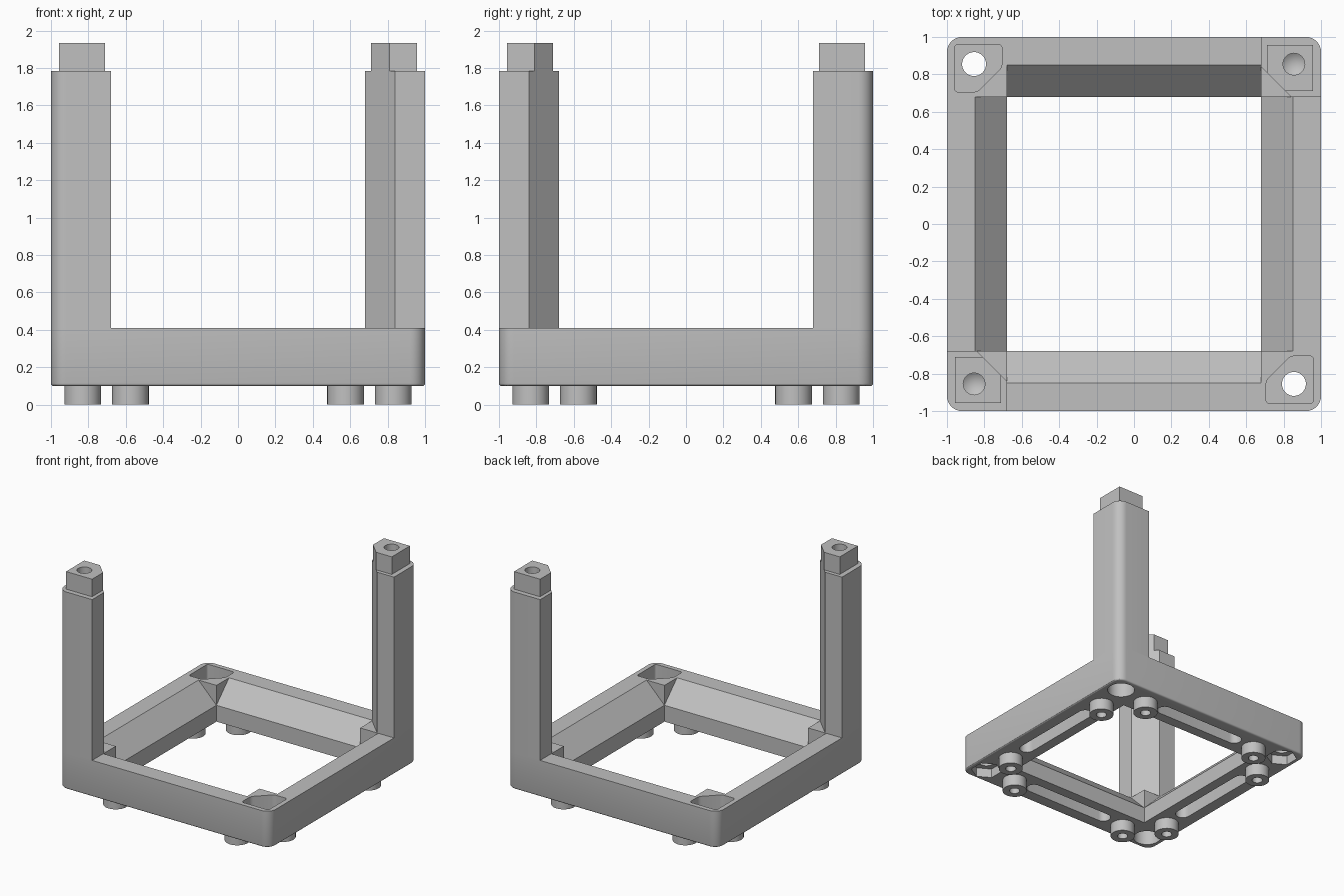
import bpy, bmesh
from math import pi, cos, sin
from mathutils import Matrix, Vector

if "Cube" in bpy.data.objects:
    bpy.data.objects.remove(bpy.data.objects["Cube"], do_unlink=True)

grey = bpy.data.materials.new("plain grey")
grey.use_nodes = True
grey.diffuse_color = (0.53, 0.53, 0.53, 1)
grey.node_tree.nodes["Principled BSDF"].inputs["Base Color"].default_value = grey.diffuse_color

BOTTOM, TOP = 0.1, 0.41           # frame heights
SHOULDER, TIP = 1.785, 1.935      # post and pin tops
IN, CORNER = 0.68, 0.855          # opening half width, corner hole centre


def finish(bm, name, turn=0):
    """Turn a bmesh about z by quarter turns and make it an object."""
    bmesh.ops.recalc_face_normals(bm, faces=bm.faces)
    bm.transform(Matrix.Rotation(turn * pi / 2, 4, 'Z'))
    mesh = bpy.data.meshes.new(name)
    bm.to_mesh(mesh)
    bm.free()
    mesh.materials.append(grey)
    ob = bpy.data.objects.new(name, mesh)
    bpy.context.collection.objects.link(ob)
    return ob


def prism(outline, z0, z1):
    bm = bmesh.new()
    base = bm.faces.new([bm.verts.new((x, y, z0)) for x, y in outline])
    top = bmesh.ops.extrude_face_region(bm, geom=[base])["geom"]
    bmesh.ops.translate(bm, vec=(0, 0, z1 - z0),
                        verts=[v for v in top if isinstance(v, bmesh.types.BMVert)])
    bmesh.ops.recalc_face_normals(bm, faces=bm.faces)
    return bm


def round_uprights(bm, radius, rule, segments=8):
    """Round the vertical edges whose position passes the rule."""
    edges = [e for e in bm.edges
             if abs(e.verts[0].co.z - e.verts[1].co.z) > 0.01 and rule(e.verts[0].co)]
    bmesh.ops.bevel(bm, geom=edges, offset=radius, segments=segments,
                    profile=0.5, affect='EDGES')


def lathe(profile, x, y, sides=40):
    """Revolve (radius, height) points about a vertical axis at x, y."""
    bm = bmesh.new()
    vs = [bm.verts.new((r, 0, z)) for r, z in profile]
    es = [bm.edges.new(pair) for pair in zip(vs, vs[1:])]
    bmesh.ops.spin(bm, geom=vs + es, cent=(0, 0, 0), axis=(0, 0, 1),
                   angle=2 * pi, steps=sides)
    bmesh.ops.remove_doubles(bm, verts=bm.verts, dist=1e-4)
    bmesh.ops.translate(bm, verts=bm.verts, vec=(x, y, 0))
    return bm


def rod(radius, z0, z1, sides=40):
    return lathe([(0, z0), (radius, z0), (radius, z1), (0, z1)], CORNER, CORNER, sides)


def cut(target, cutter):
    mod = target.modifiers.new("cut", 'BOOLEAN')
    mod.operation, mod.solver, mod.object = 'DIFFERENCE', 'EXACT', cutter
    bpy.context.view_layer.objects.active = target
    bpy.ops.object.modifier_apply(modifier=mod.name)
    bpy.data.objects.remove(cutter, do_unlink=True)


def smooth(ob):
    bpy.ops.object.select_all(action='DESELECT')
    ob.select_set(True)
    bpy.context.view_layer.objects.active = ob
    bpy.ops.object.shade_smooth_by_angle(angle=pi / 6)


def clipped_square(lo, hi, clip):
    """Corner square with its inner corner cut off diagonally."""
    return [(hi, lo), (hi, hi), (lo, hi), (lo, clip), (clip, lo)]


def square(s):
    return [(-s, -s), (s, -s), (s, s), (-s, s)]


# Square frame: rounded corners and a softened bottom rim
bm = prism(square(1), BOTTOM, TOP)
round_uprights(bm, 0.08, lambda co: True)
rim = [e for e in bm.edges if all(v.co.z < BOTTOM + 0.001 for v in e.verts)]
bmesh.ops.bevel(bm, geom=rim, offset=0.014, segments=3, profile=0.5, affect='EDGES')
frame = finish(bm, "base_frame")
cut(frame, finish(prism(square(IN), 0, 1), "opening_cutter"))

for k in range(4):
    # Sloping inner edge of each bar, stopping at the corner blocks
    bm = bmesh.new()
    tri = bm.faces.new([bm.verts.new((-IN, y, z)) for y, z in
                        ((0.86, 0.42), (0.6, 0.42), (0.6, 0.16))])
    ext = bmesh.ops.extrude_face_region(bm, geom=[tri])["geom"]
    bmesh.ops.translate(bm, vec=(2 * IN, 0, 0),
                        verts=[v for v in ext if isinstance(v, bmesh.types.BMVert)])
    cut(frame, finish(bm, "slope_cutter", k))

    # Long round-ended slot under each bar
    r, reach = 0.06, 0.37
    ends = [(side * reach + r * cos(a), 0.83 + r * sin(a))
            for side, start in ((1, -pi / 2), (-1, pi / 2))
            for a in [start + pi * i / 12 for i in range(13)]]
    cut(frame, finish(prism(ends, 0, BOTTOM + 0.14), "slot_cutter", k))

# Sockets with screw holes and six-sided nut recesses
for k in (1, 3):
    bm = prism(clipped_square(0.706, 0.96, 0.838), TOP - 0.16, 1)
    round_uprights(bm, 0.02, lambda co: True, 4)
    cut(frame, finish(bm, "socket_cutter", k))
    cut(frame, finish(rod(0.064, 0, 1), "screw_hole_cutter", k))
    cut(frame, finish(rod(0.125, 0, BOTTOM + 0.08, 6), "nut_cutter", k))

# Posts, pins with pointed drill holes, and round recesses below them
for k, side in ((0, "back_left"), (2, "front_right")):
    cut(frame, finish(rod(0.11, 0, BOTTOM + 0.2), "recess_cutter", k))
    bm = prism(clipped_square(IN, 1, 0.84), TOP, SHOULDER)
    round_uprights(bm, 0.08, lambda co: co.x > 0.99 and co.y > 0.99)
    post = finish(bm, side + "_post", k)
    pin = finish(prism(clipped_square(0.711, 0.957, 0.809), SHOULDER, TIP), side + "_pin", k)
    for part in (post, pin):
        drill = lathe([(0, 1.5), (0.058, 1.54), (0.058, 2), (0, 2)], CORNER, CORNER)
        cut(part, finish(drill, "drill_cutter", k))
        smooth(part)
smooth(frame)

# Eight ring feet, two beside each corner
for k in range(4):
    for i, (x, y) in enumerate(((0.575, 0.83), (0.83, 0.575))):
        ring = [(0, 0.09), (0.042, 0.09), (0.042, 0), (0.098, 0),
                (0.098, BOTTOM), (0, BOTTOM)]
        smooth(finish(lathe(ring, x, y), f"foot_{2 * k + i + 1}", k))
